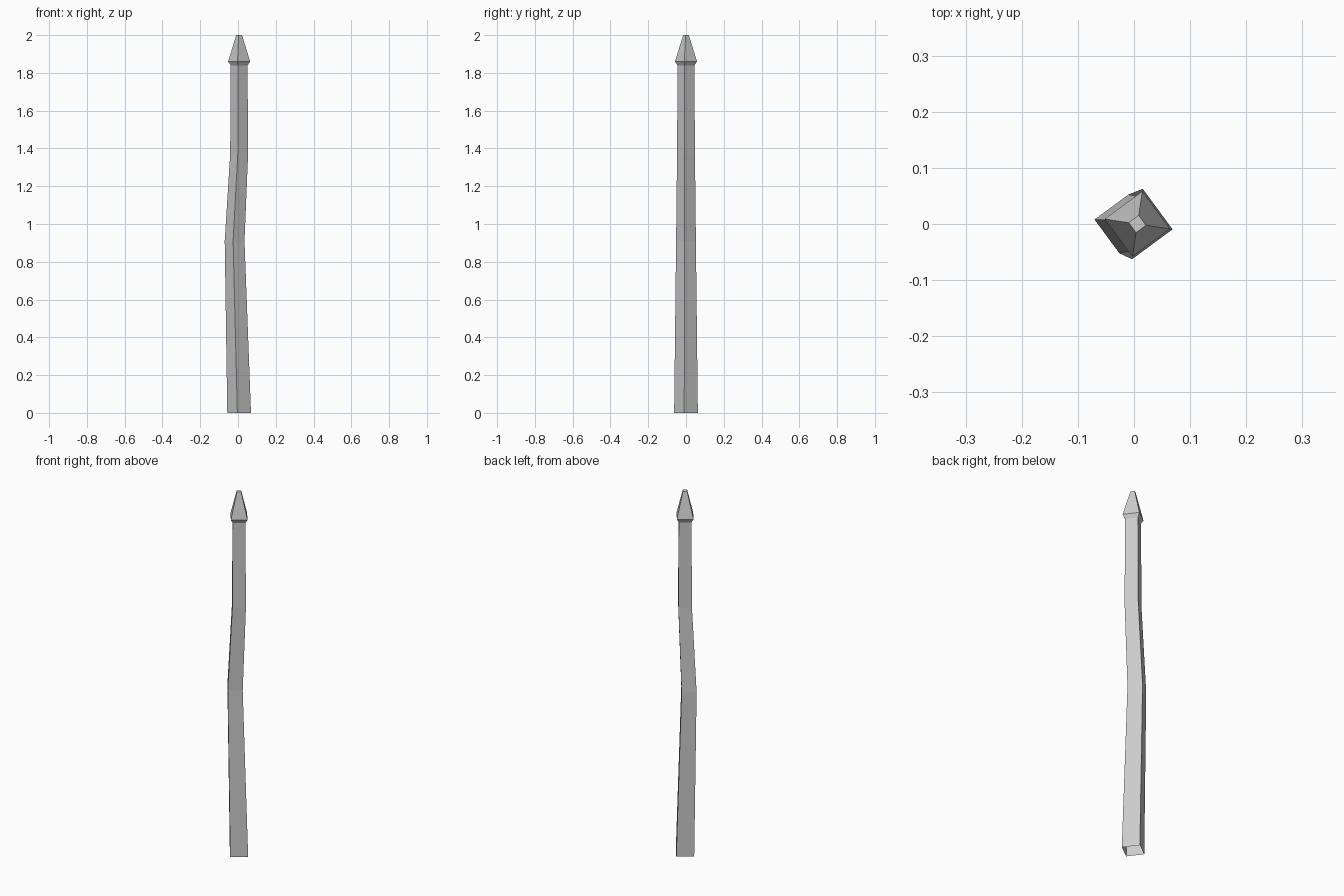
import bpy, bmesh, math

if "Cube" in bpy.data.objects:
    bpy.data.objects.remove(bpy.data.objects["Cube"])


def loft(name, rings, cap_top=False):
    """Four-sided tube through rings of (z, centre_x, corner_radius)."""
    bm = bmesh.new()
    turn = math.radians(-8.6)
    loops = []
    for z, cx, r in rings:
        loops.append([bm.verts.new((cx + r * math.cos(turn + k * math.pi / 2),
                                    r * math.sin(turn + k * math.pi / 2), z))
                      for k in range(4)])
    for a, b in zip(loops, loops[1:]):
        for k in range(4):
            n = (k + 1) % 4
            bm.faces.new((a[k], a[n], b[n], b[k]))
    if cap_top:
        bm.faces.new(loops[-1])
    mesh = bpy.data.meshes.new(name)
    bm.to_mesh(mesh)
    bm.free()
    obj = bpy.data.objects.new(name, mesh)
    bpy.context.collection.objects.link(obj)
    return obj


# Crooked tapering post, open at the ground; flared collar and pointed tip on top
loft("stake", [
    (0.0, 0.006, 0.0635),
    (0.91, -0.018, 0.0530),
    (1.37, 0.006, 0.0480),
    (1.84, 0.006, 0.0450),
    (1.86, 0.006, 0.0590),
    (2.0, 0.006, 0.0155),
], cap_top=True)
